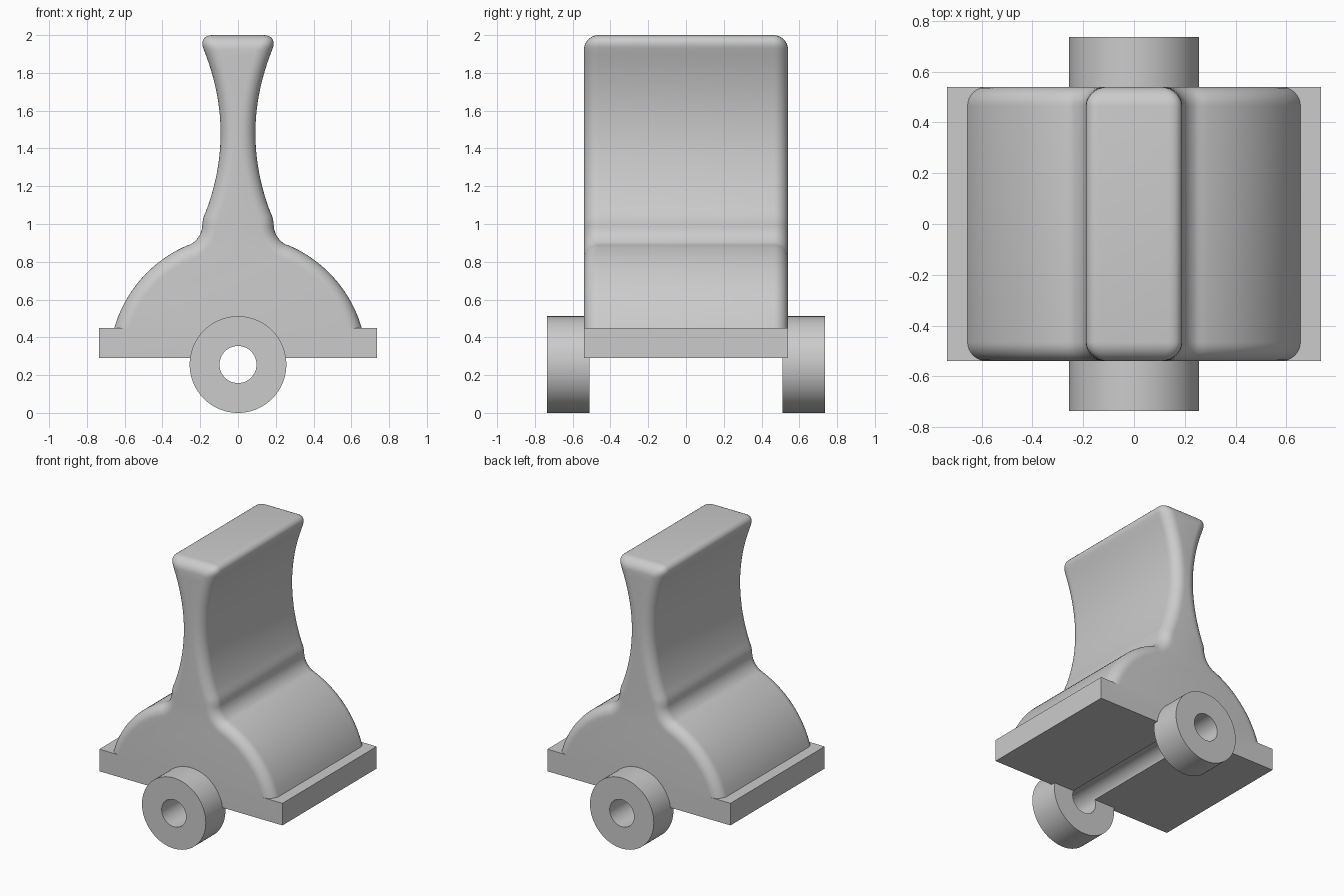
import bpy, bmesh, math
from mathutils import Matrix, Vector

if "Cube" in bpy.data.objects:
    bpy.data.objects.remove(bpy.data.objects["Cube"])

HALF_Y = 0.54          # half depth of base and body
AXLE_Z = 0.256         # height of the bore axis
BORE_R = 0.098

grey = bpy.data.materials.new("plain_grey")
grey.diffuse_color = (0.6, 0.6, 0.6, 1)
grey.use_nodes = True
grey.node_tree.nodes["Principled BSDF"].inputs["Base Color"].default_value = grey.diffuse_color


def make_object(name, bm):
    bmesh.ops.recalc_face_normals(bm, faces=bm.faces)
    mesh = bpy.data.meshes.new(name)
    bm.to_mesh(mesh)
    bm.free()
    mesh.materials.append(grey)
    obj = bpy.data.objects.new(name, mesh)
    bpy.context.collection.objects.link(obj)
    return obj


def box(name, size, center):
    bm = bmesh.new()
    bmesh.ops.create_cube(bm, size=1, matrix=Matrix.Translation(center) @ Matrix.Diagonal((*size, 1)))
    return make_object(name, bm)


def cylinder_y(name, radius, y0, y1):
    bm = bmesh.new()
    m = Matrix.Translation((0, (y0 + y1) / 2, AXLE_Z)) @ Matrix.Rotation(math.pi / 2, 4, 'X')
    bmesh.ops.create_cone(bm, cap_ends=True, segments=96, radius1=radius, radius2=radius,
                          depth=y1 - y0, matrix=m)
    return make_object(name, bm)


def boolean(obj, other, operation):
    mod = obj.modifiers.new("cut", 'BOOLEAN')
    mod.operation, mod.object, mod.solver = operation, other, 'EXACT'
    bpy.context.view_layer.objects.active = obj
    bpy.ops.object.modifier_apply(modifier=mod.name)


def smooth(obj):
    bpy.ops.object.select_all(action='DESELECT')
    obj.select_set(True)
    bpy.context.view_layer.objects.active = obj
    bpy.ops.object.shade_smooth_by_angle(angle=math.radians(35))


def arc(cx, cz, r, a0, a1, n):
    angles = [math.radians(a0 + (a1 - a0) * i / n) for i in range(n + 1)]
    return [(cx + r * math.cos(a), cz + r * math.sin(a)) for a in angles]


def half_profile():
    pts = arc(0, 0.26, 0.682, 16.2, 67, 20)             # shoulder, concentric with the bore
    pts += arc(0.31, 0.998, 0.121, 247, 180, 10)[1:]    # concave fillet into the neck
    pts += [(0.186, 1.02), (0.180, 1.045)]              # slight bulge under the neck
    for i in range(21):                                 # waisted neck
        z = 1.07 + 0.83 * i / 20
        pts.append((0.092 + (z - 1.48) ** 2 / 2.2, z))
    return pts + [(0.210, 2.0)]


def make_body():
    right = half_profile()
    outline = right + [(-x, z) for x, z in reversed(right)]
    bm = bmesh.new()
    front = bm.faces.new([bm.verts.new((x, -HALF_Y, z)) for x, z in outline])
    ext = bmesh.ops.extrude_face_region(bm, geom=[front])
    bmesh.ops.translate(bm, vec=(0, 2 * HALF_Y, 0),
                        verts=[v for v in ext['geom'] if isinstance(v, bmesh.types.BMVert)])
    bmesh.ops.recalc_face_normals(bm, faces=bm.faces)
    # round the front and back outlines and the top corners, not the bottom
    edges = []
    for e in bm.edges:
        a, b = e.verts
        along_y = abs(a.co.y - b.co.y) > 0.1
        z_min, z_max = min(a.co.z, b.co.z), max(a.co.z, b.co.z)
        if (along_y and z_min > 1.99) or (not along_y and z_max > 0.4505):
            edges.append(e)
    bmesh.ops.bevel(bm, geom=edges, offset=0.075, offset_type='OFFSET', segments=8,
                    profile=0.5, affect='EDGES', clamp_overlap=False)
    return make_object("body", bm)


# base plate joined with the body, with the bore grooving its underside
base = box("base_and_body", (1.47, 2 * HALF_Y, 0.16), Vector((0, 0, 0.37)))
body = make_body()
lowest = min(v.co.z for v in body.data.vertices)
body.location.z = 0.45 - lowest
bpy.context.view_layer.update()
boolean(base, body, 'UNION')
bore = cylinder_y("bore_cutter", BORE_R, -1, 1)
boolean(base, bore, 'DIFFERENCE')
smooth(base)

# pivot rings at the front and back
for name, side in (("front_ring", -1), ("back_ring", 1)):
    y0, y1 = sorted((side * 0.51, side * 0.735))
    ring = cylinder_y(name, AXLE_Z, y0, y1)
    boolean(ring, bore, 'DIFFERENCE')
    smooth(ring)

for helper in (body, bore):
    bpy.data.objects.remove(helper)
